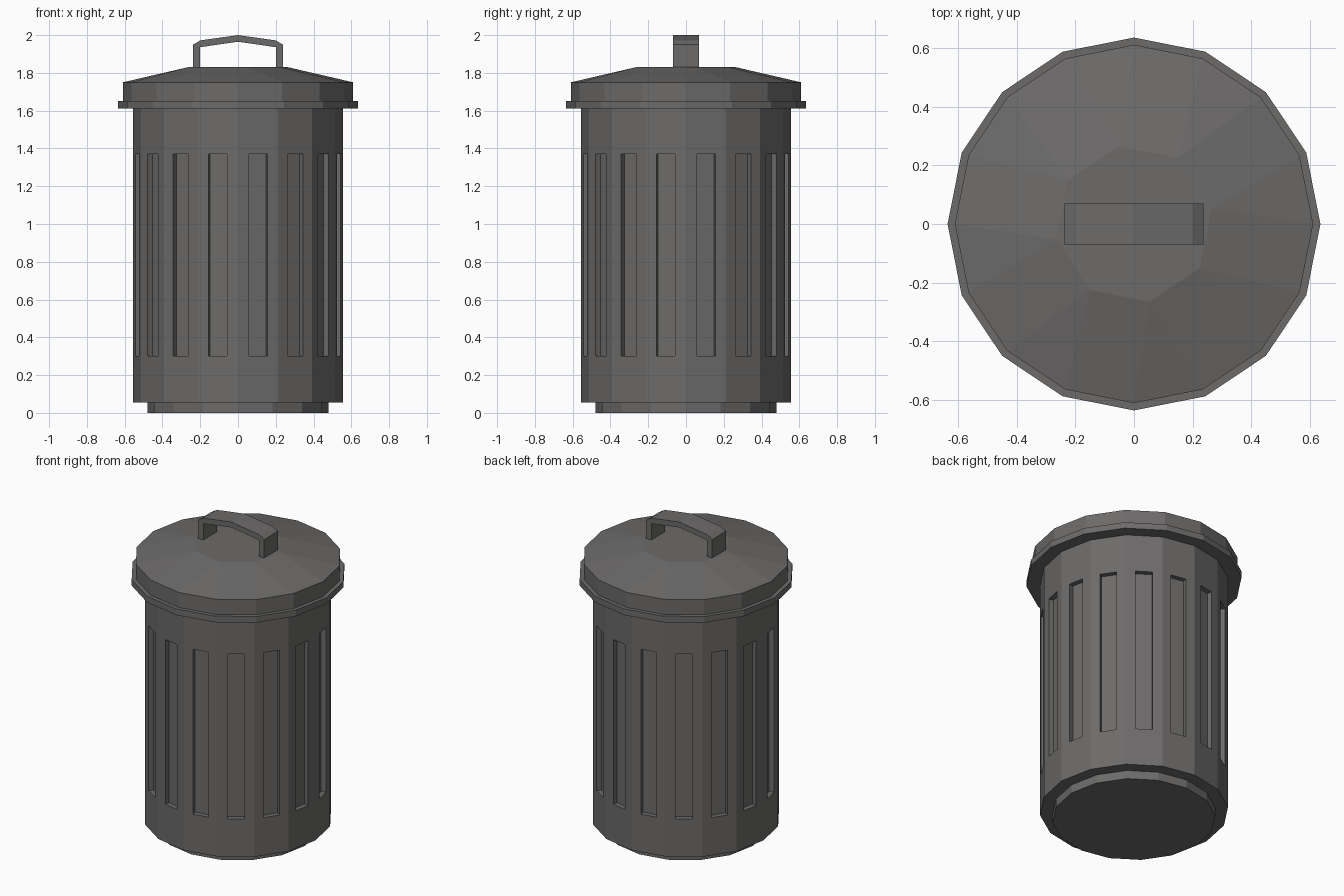
import bpy, bmesh, math
from mathutils import Vector

if "Cube" in bpy.data.objects:
    bpy.data.objects.remove(bpy.data.objects["Cube"])

SIDES = 16
metal = bpy.data.materials.new("dark grey metal")
metal.diffuse_color = (0.150, 0.146, 0.144, 1)
metal.use_nodes = True
metal.node_tree.nodes["Principled BSDF"].inputs["Base Color"].default_value = metal.diffuse_color


def finish(name, bm):
    bmesh.ops.remove_doubles(bm, verts=bm.verts, dist=1e-4)
    bmesh.ops.recalc_face_normals(bm, faces=bm.faces)
    me = bpy.data.meshes.new(name)
    bm.to_mesh(me)
    bm.free()
    me.materials.append(metal)
    ob = bpy.data.objects.new(name, me)
    bpy.context.collection.objects.link(ob)
    return ob


def polar(r, z, step):
    a = step * 2 * math.pi / SIDES
    return Vector((r * math.cos(a), r * math.sin(a), z))


def poly(bm, pts):
    return bm.faces.new([bm.verts.new(p) for p in pts])


def lathe(bm, profile):
    for (r0, z0), (r1, z1) in zip(profile, profile[1:]):
        for i in range(SIDES):
            poly(bm, [polar(r0, z0, i), polar(r0, z0, i + 1),
                      polar(r1, z1, i + 1), polar(r1, z1, i)])


def disc(bm, r, z):
    poly(bm, [polar(r, z, i) for i in range(SIDES)])


# Body: one recessed slot in every side panel
R, DEPTH, HALF = 0.555, 0.032, 0.05
bm = bmesh.new()
disc(bm, R, 0.055)
disc(bm, R, 1.64)
edge = 2 * R * math.sin(math.pi / SIDES)
cols = [0, 0.5 - HALF / edge, 0.5 + HALF / edge, 1]
rows = [0.055, 0.30, 1.37, 1.64]
for i in range(SIDES):
    a, b = polar(R, 0, i), polar(R, 0, i + 1)
    inward = -(a + b).normalized() * DEPTH

    def pt(c, r):
        return a.lerp(b, cols[c]) + Vector((0, 0, rows[r]))

    for c in range(3):
        for r in range(3):
            quad = [pt(c, r), pt(c + 1, r), pt(c + 1, r + 1), pt(c, r + 1)]
            if c == 1 and r == 1:
                back = [p + inward for p in quad]
                poly(bm, back)
                for k in range(4):
                    n = (k + 1) % 4
                    poly(bm, [quad[k], quad[n], back[n], back[k]])
            else:
                poly(bm, quad)
finish("bin_body", bm)

# Base foot
bm = bmesh.new()
disc(bm, 0.48, 0)
lathe(bm, [(0.48, 0), (0.48, 0.06)])
disc(bm, 0.48, 0.06)
finish("bin_base", bm)

# Lid: flange, band and a faceted slope up to an eight-sided flat top
bm = bmesh.new()
disc(bm, 0.635, 1.612)
lathe(bm, [(0.635, 1.612), (0.635, 1.652), (0.61, 1.652), (0.61, 1.75)])
top = [polar(0.27, 1.83, i + 0.5) for i in range(0, SIDES, 2)]
poly(bm, top)
for k in range(8):
    o = [polar(0.61, 1.75, 2 * k + j) for j in range(3)]
    poly(bm, [o[0], o[1], top[k]])
    poly(bm, [o[1], o[2], top[(k + 1) % 8], top[k]])
finish("bin_lid", bm)

# Handle: arched strap extruded along y
outer = [(-0.237, 1.82), (-0.237, 1.95), (-0.2, 1.972), (0, 2.0),
         (0.2, 1.972), (0.237, 1.95), (0.237, 1.82)]
inner = [(-0.2, 1.82), (-0.2, 1.936), (-0.2, 1.936), (0, 1.965),
         (0.2, 1.936), (0.2, 1.936), (0.2, 1.82)]
bm = bmesh.new()
loop = outer + [p for k, p in enumerate(reversed(inner)) if k not in (2, 4)]
front = poly(bm, [(x, -0.07, z) for x, z in loop])
ext = bmesh.ops.extrude_face_region(bm, geom=[front], use_keep_orig=True)
moved = [v for v in ext["geom"] if isinstance(v, bmesh.types.BMVert)]
bmesh.ops.translate(bm, verts=moved, vec=(0, 0.14, 0))
finish("lid_handle", bm)
